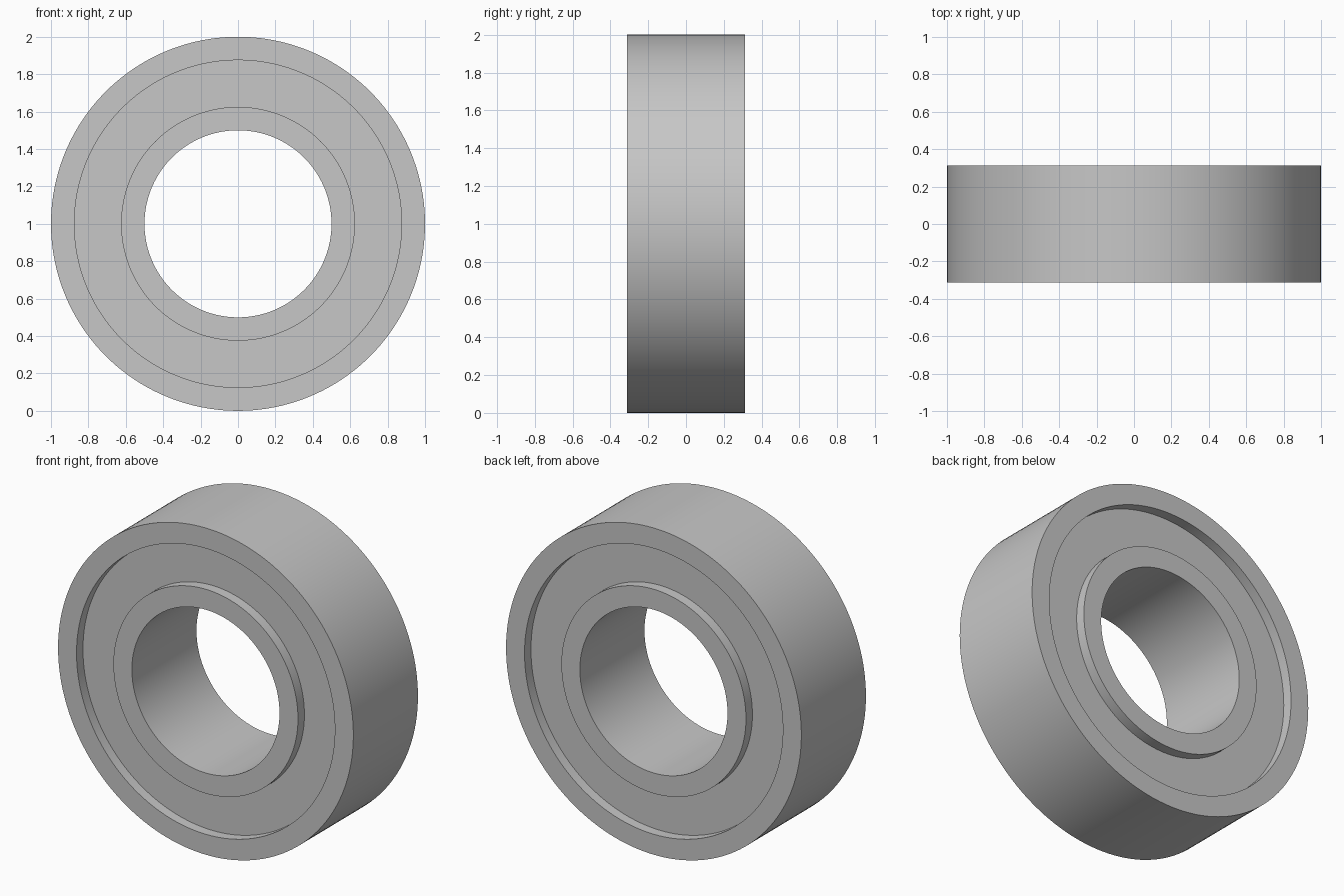
import bpy
import bmesh
import math
from mathutils import Matrix, Vector

cube = bpy.data.objects.get("Cube")
if cube:
    bpy.data.objects.remove(cube, do_unlink=True)

SEGMENTS = 160
BORE, INNER_LIP, OUTER_LIP, RIM = 0.5, 0.625, 0.875, 1.0
HALF_WIDTH = 0.3125
SHIELD = HALF_WIDTH - 0.0625   # recessed face between the two rings

# Plain light grey metal
steel = bpy.data.materials.new("light_grey_steel")
steel.use_nodes = True
grey = (0.57, 0.57, 0.57, 1.0)
steel.diffuse_color = grey
steel.node_tree.nodes["Principled BSDF"].inputs["Base Color"].default_value = grey

# Half of the cross-section (radius, depth), mirrored to give the back
half = [(BORE, HALF_WIDTH), (INNER_LIP, HALF_WIDTH), (INNER_LIP, SHIELD),
        (OUTER_LIP, SHIELD), (OUTER_LIP, HALF_WIDTH), (RIM, HALF_WIDTH)]
profile = half + [(r, -y) for r, y in reversed(half)]

# Revolve the closed section around the y axis
bm = bmesh.new()
verts = [bm.verts.new((r, y, 0)) for r, y in profile]
edges = [bm.edges.new((verts[i - 1], verts[i])) for i in range(len(verts))]
bmesh.ops.spin(bm, geom=verts + edges, cent=(0, 0, 0), axis=(0, 1, 0),
               angle=math.tau, steps=SEGMENTS, use_duplicate=False)
bmesh.ops.remove_doubles(bm, verts=bm.verts[:], dist=0.0005)
bmesh.ops.transform(bm, matrix=Matrix.Translation(Vector((0, 0, RIM))), verts=bm.verts[:])
bmesh.ops.recalc_face_normals(bm, faces=bm.faces[:])

mesh = bpy.data.meshes.new("shielded_bearing")
bm.to_mesh(mesh)
bm.free()
mesh.materials.append(steel)
bearing = bpy.data.objects.new("shielded_bearing", mesh)
bpy.context.collection.objects.link(bearing)

# Smooth round walls, crisp rims
bpy.ops.object.select_all(action="DESELECT")
bearing.select_set(True)
bpy.context.view_layer.objects.active = bearing
bpy.ops.object.shade_smooth_by_angle(angle=math.radians(30))
